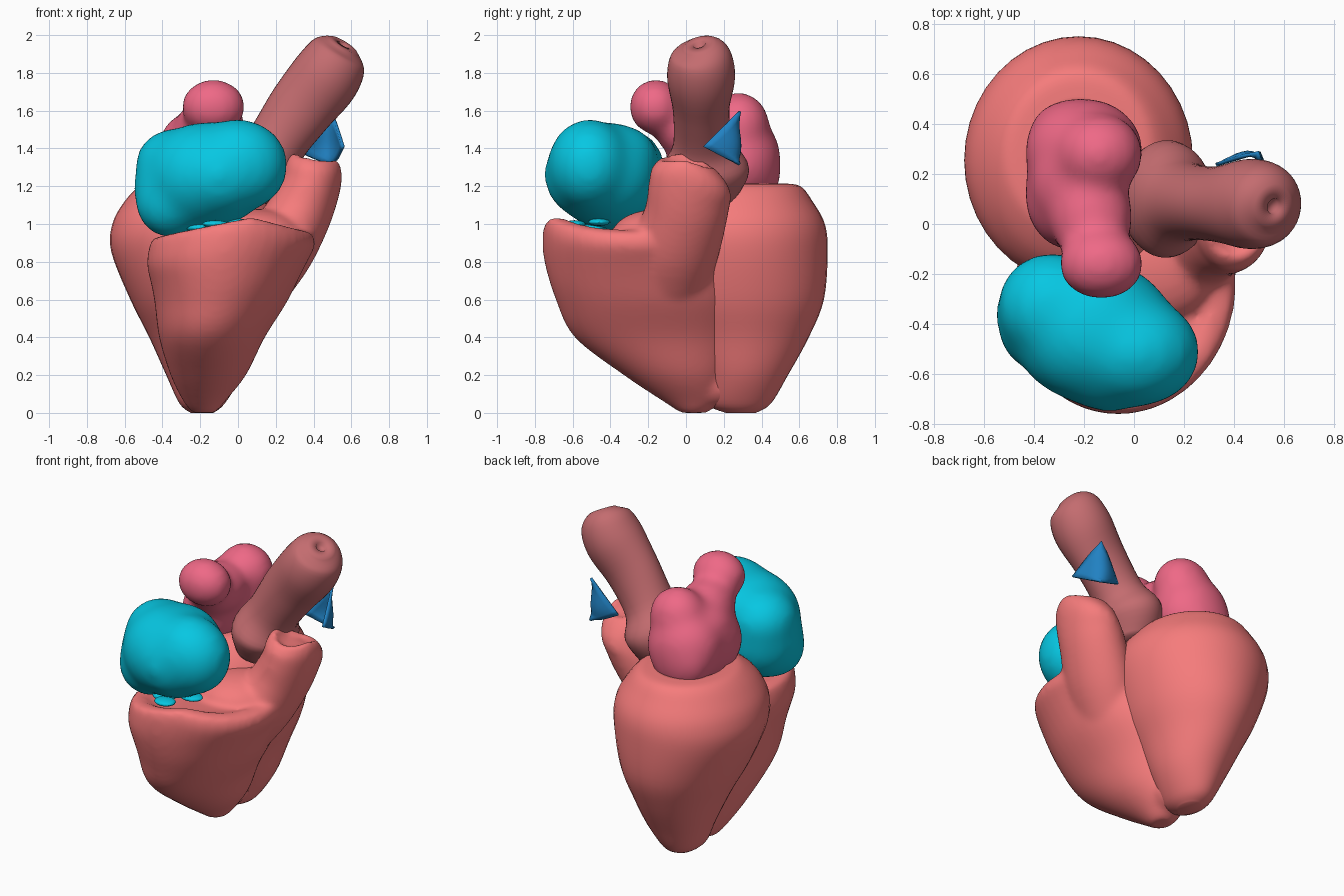
import bpy, bmesh
from math import cos, sin, pi
from mathutils import Vector, Matrix

if "Cube" in bpy.data.objects:
    bpy.data.objects.remove(bpy.data.objects["Cube"])


def material(name, rgb):
    m = bpy.data.materials.new(name)
    m.diffuse_color = (*rgb, 1)
    m.use_nodes = True
    m.node_tree.nodes["Principled BSDF"].inputs["Base Color"].default_value = m.diffuse_color
    return m


FLESH = material("flesh", (0.92, 0.20, 0.20))
TEAL = material("teal", (0.002, 0.57, 0.76))
PINK = material("pink", (0.86, 0.14, 0.24))
BROWN = material("brown", (0.55, 0.15, 0.16))
BLUE = material("blue", (0.015, 0.22, 0.54))


def finish(name, bm, mat, voxel=0, smooth=10):
    bmesh.ops.recalc_face_normals(bm, faces=bm.faces)
    for f in bm.faces:
        f.smooth = True
    me = bpy.data.meshes.new(name)
    bm.to_mesh(me)
    bm.free()
    ob = bpy.data.objects.new(name, me)
    bpy.context.collection.objects.link(ob)
    me.materials.append(mat)
    if voxel:  # fuse overlapping lumps into one organic skin
        r = ob.modifiers.new("fuse", 'REMESH')
        r.mode = 'VOXEL'
        r.voxel_size = voxel
        r.use_smooth_shade = True
        s = ob.modifiers.new("soften", 'SMOOTH')
        s.iterations = smooth
        s.factor = 0.5
    return ob


def spline(pts, steps=5):
    pts = [Vector(p) for p in pts]
    out, n = [], len(pts)
    for i in range(n - 1):
        a, b, c, d = (pts[max(0, min(n - 1, i + k))] for k in (-1, 0, 1, 2))
        for s in range(steps):
            t = s / steps
            out.append(b + (c - a) * (0.5 * t) + (a * 2 - b * 5 + c * 4 - d) * (0.5 * t * t)
                       + (b * 3 - a - c * 3 + d) * (0.5 * t ** 3))
    return out + [pts[-1]]


def loft(bm, sections, dish, inset=0.8, follow=False, warp=None, seg=40):
    """Skin ellipses (x, y, z, rx, ry); the top end is dished like an open vessel."""
    secs = spline(sections)
    rings = []
    for i, s in enumerate(secs):
        c = Vector(s[:3])
        t = Vector((0, 0, 1))
        if follow:
            t = (Vector(secs[min(i + 1, len(secs) - 1)][:3]) - Vector(secs[max(i - 1, 0)][:3])).normalized()
        v = Vector((0, 1, 0))
        u = v.cross(t).normalized()
        v = t.cross(u)
        rings.append([c + u * (s[3] * cos(2 * pi * k / seg)) + v * (s[4] * sin(2 * pi * k / seg))
                      for k in range(seg)])
    last = rings[-1]
    rings.append([c + (p - c) * inset for p in last])
    rings.append([c + (p - c) * inset * 0.85 - t * dish for p in last])
    rows = [[bm.verts.new(warp(p) if warp else p) for p in r] for r in rings]
    for a, b in zip(rows, rows[1:]):
        for k in range(seg):
            j = (k + 1) % seg
            bm.faces.new((a[k], a[j], b[j], b[k]))
    bm.faces.new(rows[0][::-1])
    bm.faces.new(rows[-1])


def lump(bm, x, y, z, rx, ry, rz):
    bmesh.ops.create_uvsphere(bm, u_segments=32, v_segments=18, radius=1,
                              matrix=Matrix.Translation((x, y, z)) @ Matrix.Diagonal((rx, ry, rz, 1)))


def blobs(name, lumps, mat, voxel=0.02, smooth=12):
    bm = bmesh.new()
    for args in lumps:
        lump(bm, *args)
    return finish(name, bm, mat, voxel, smooth)


def tilt_lobe(p):  # the open top climbs from the left, then dips before the spout
    rise = .2 * p.x + .015 if p.x < .1 else .035 - .28 * (p.x - .1)
    return Vector((p.x + .06 * min(1, p.z) * (p.y + .25), p.y, p.z + rise * max(0, (p.z - .7) / .3)))


def slope_spout(p):  # spout mouth falls away to the back
    return Vector((p.x, p.y, p.z - .5 * max(0, p.y + .02) * max(0, (p.z - 1.1) / .25)))


# left ventricle: large round cone with a shallow open top
bm = bmesh.new()
loft(bm, [(-.19, .29, .0, .06, .08), (-.19, .28, .05, .12, .17), (-.18, .30, .2, .2, .24),
          (-.19, .30, .4, .28, .35), (-.20, .28, .6, .37, .45), (-.22, .26, .85, .45, .49),
          (-.22, .25, 1.0, .445, .485), (-.22, .25, 1.12, .38, .42), (-.22, .27, 1.2, .30, .335),
          (-.22, .25, 1.215, .22, .26)], dish=.06, inset=.9)
finish("left_ventricle", bm, FLESH)

# right ventricle: front lobe fused with its outflow spout
bm = bmesh.new()
loft(bm, [(-.18, .04, .0, .06, .07), (-.18, .03, .06, .11, .15), (-.16, -.05, .2, .2, .28),
          (-.14, -.16, .4, .28, .43), (-.09, -.21, .6, .355, .48), (-.06, -.26, .8, .42, .49),
          (-.03, -.27, .93, .44, .49), (-.03, -.27, 1.0, .42, .475)],
     dish=.04, inset=.85, warp=tilt_lobe)
loft(bm, [(.07, -.12, .6, .15, .2), (.21, -.06, .85, .185, .23), (.32, .0, 1.05, .175, .22),
          (.38, .02, 1.2, .162, .22), (.40, .01, 1.31, .152, .20), (.41, .0, 1.37, .12, .15)],
     dish=.04, inset=.85, follow=True, warp=slope_spout)
lump(bm, .10, -.14, .95, .25, .25, .13)
lump(bm, -.17, .16, .16, .13, .17, .13)
finish("right_ventricle", bm, FLESH, 0.018, 12)

# right atrium: big smooth sac at the front
blobs("right_atrium", [(-.31, -.36, 1.19, .245, .245, .265), (.0, -.51, 1.31, .27, .225, .25),
                       (-.16, -.43, 1.26, .33, .29, .285), (-.33, -.33, 1.31, .22, .22, .20),
                       (-.35, -.41, 1.12, .20, .19, .20), (-.10, -.53, 1.26, .25, .225, .23),
                       (-.16, -.36, 1.33, .25, .22, .20)], TEAL, 0.025, 40)

# scraps of valve between right atrium and ventricle
blobs("valve_flaps", [(-.02, -.46, 1.01, .08, .06, .02), (-.12, -.59, 1.0, .07, .06, .02),
                      (-.2, -.48, .98, .08, .07, .025)], TEAL, 0.01, 3)

# left atrium: broad body at the back, lobe reaching forward
blobs("left_atrium", [(-.20, .29, 1.34, .24, .215, .25), (-.14, .28, 1.52, .18, .165, .18),
                      (-.22, .37, 1.29, .20, .135, .20), (-.25, .12, 1.32, .19, .23, .22),
                      (-.22, .17, 1.42, .20, .22, .18), (-.17, .03, 1.50, .17, .20, .16),
                      (-.13, -.16, 1.62, .175, .145, .15)], PINK, 0.022, 32)

# aorta: bulbous root, neck and widening stump
bm = bmesh.new()
loft(bm, [(.09, .1, 1.12, .14, .15), (.13, .1, 1.28, .19, .235), (.20, .09, 1.42, .16, .16),
          (.33, .08, 1.61, .175, .15), (.465, .08, 1.78, .185, .18), (.53, .08, 1.90, .155, .155),
          (.56, .07, 1.95, .08, .08)], dish=.02, inset=.4, follow=True)
finish("aorta", bm, BROWN)

# pulmonary artery remnant: curved four-cornered shard
bm = bmesh.new()
A, B, C, D = (Vector(p) for p in ((.49, .28, 1.6), (.55, .09, 1.41), (.50, .28, 1.31), (.33, .23, 1.38)))
N = 8
grid = []
for i in range(N + 1):
    for j in range(N + 1):
        u, v = i / N, j / N
        p = A.lerp(B, u).lerp(D.lerp(C, u), v)
        p += Vector((.3, .9, -.1)) * (.9 * u * (1 - u) * v * (1 - v))
        grid.append(bm.verts.new(p))
for i in range(N):
    for j in range(N):
        k = i * (N + 1) + j
        bm.faces.new((grid[k], grid[k + 1], grid[k + N + 2], grid[k + N + 1]))
shard = finish("pulmonary_artery", bm, BLUE)
shard.modifiers.new("thickness", 'SOLIDIFY').thickness = 0.015
